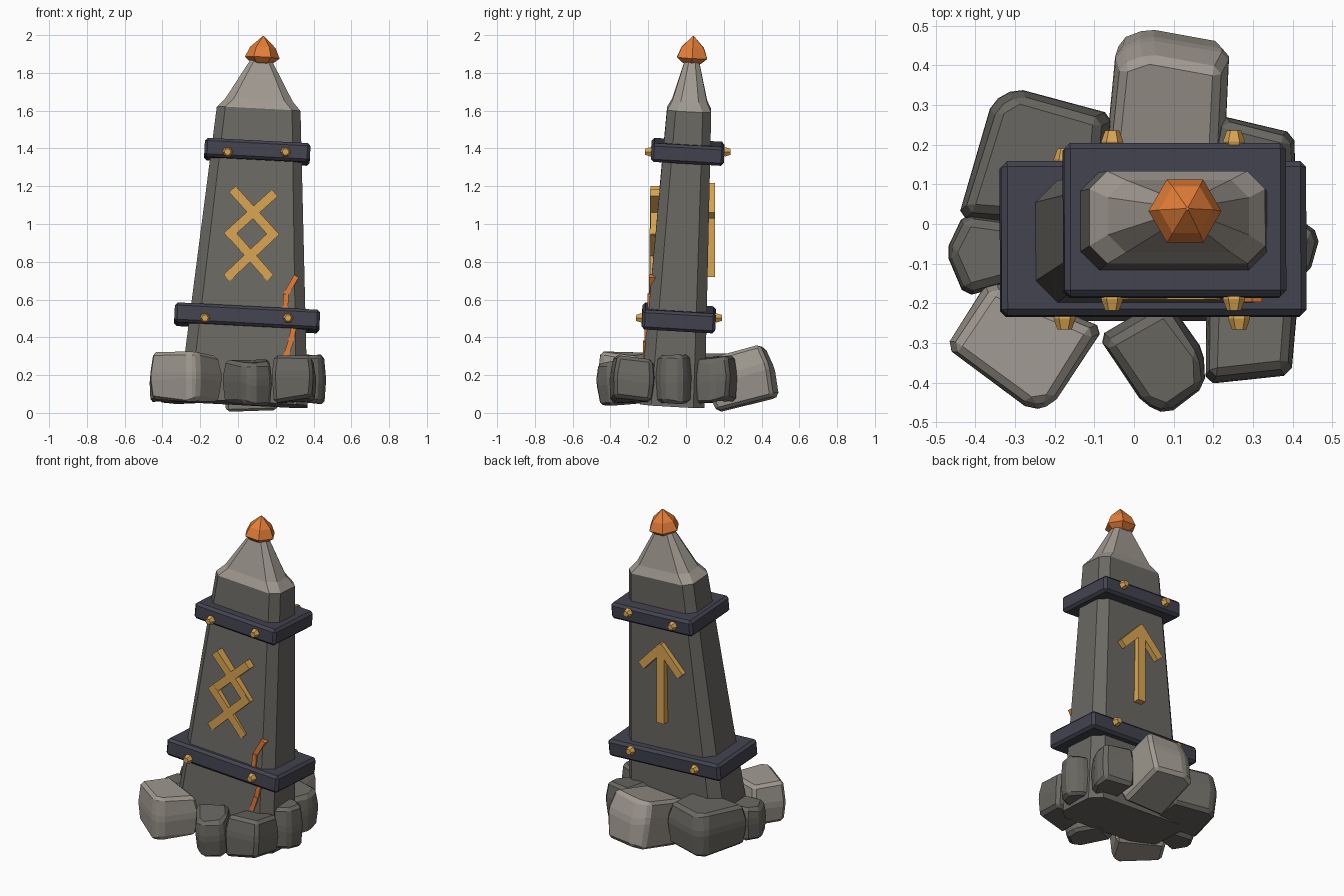
import bpy, bmesh, math, random
from mathutils import Matrix, Vector

if "Cube" in bpy.data.objects:
    bpy.data.objects.remove(bpy.data.objects["Cube"])

random.seed(7)
rad = math.radians


def material(name, rgb):
    m = bpy.data.materials.new(name)
    m.use_nodes = True
    color = (*rgb, 1)
    m.diffuse_color = color
    m.node_tree.nodes["Principled BSDF"].inputs["Base Color"].default_value = color
    return m


STONE = material("dark stone", (0.146, 0.139, 0.124))
PALE = material("pale stone", (0.35, 0.32, 0.28))
IRON = material("dark iron", (0.055, 0.056, 0.078))
GOLD = material("gold", (0.7, 0.38, 0.085))
EMBER = material("orange crystal", (0.78, 0.21, 0.04))

# The whole pillar leans a little to one side and backwards
LEAN = (Matrix.Translation((0.025, -0.076, 0))
        @ Matrix.Rotation(rad(3), 4, 'Y') @ Matrix.Rotation(rad(-3.3), 4, 'X'))


def finish(name, bm, mat, matrix=Matrix()):
    bm.transform(matrix)
    bmesh.ops.recalc_face_normals(bm, faces=bm.faces)
    mesh = bpy.data.meshes.new(name)
    bm.to_mesh(mesh)
    bm.free()
    mesh.materials.append(mat)
    obj = bpy.data.objects.new(name, mesh)
    bpy.context.collection.objects.link(obj)
    return obj


def skin(rings):
    """Skin a stack of rings of points and close both ends."""
    bm = bmesh.new()
    loops = [[bm.verts.new(p) for p in ring] for ring in rings]
    n = len(loops[0])
    for a, b in zip(loops, loops[1:]):
        for i in range(n):
            j = (i + 1) % n
            bm.faces.new((a[i], a[j], b[j], b[i]))
    bm.faces.new(loops[0])
    bm.faces.new(loops[-1])
    bmesh.ops.recalc_face_normals(bm, faces=bm.faces)
    return bm


def chamfer(bm, width):
    bmesh.ops.bevel(bm, geom=bm.edges[:], offset=width, segments=1,
                    affect='EDGES', profile=0.5, clamp_overlap=True)
    return bm


def box(size):
    bm = bmesh.new()
    bmesh.ops.create_cube(bm, size=1)
    bmesh.ops.scale(bm, vec=size, verts=bm.verts)
    return bm


def cut_rectangle(z, hx, hy, c):
    """Rectangle with its four corners cut off."""
    return [(hx, -hy + c, z), (hx, hy - c, z), (hx - c, hy, z), (-hx + c, hy, z),
            (-hx, hy - c, z), (-hx, -hy + c, z), (-hx + c, -hy, z), (hx - c, -hy, z)]


def hexagon(z, r):
    return [(r * math.cos(rad(60 * i)), r * math.sin(rad(60 * i)), z) for i in range(6)]


def bar(name, start, end, width, y_min, y_max, mat):
    """Flat bar between two (x, z) points, filling a range of y."""
    (x1, z1), (x2, z2) = start, end
    length = math.hypot(x2 - x1, z2 - z1)
    turn = Matrix.Rotation(-math.atan2(z2 - z1, x2 - x1), 4, 'Y')
    place = Matrix.Translation(((x1 + x2) / 2, (y_min + y_max) / 2, (z1 + z2) / 2))
    finish(name, box((length, y_max - y_min, width)), mat, place @ turn)


def rock(name, outline, low, high, tilt, mat):
    """Chamfered boulder from a footprint, with uneven top and bottom."""
    middle = Vector((sum(p[0] for p in outline), sum(p[1] for p in outline), 0)) / len(outline)
    middle.z = (low + high) / 2
    rings = []
    for z, shrink in ((low, 0.9), ((low * 0.45 + high * 0.55), 1.0), (high, 0.86)):
        ring = []
        for x, y in outline:
            k = shrink * random.uniform(0.95, 1.01)
            wobble = random.uniform(-0.018, 0.018)
            ring.append(((x - middle.x) * k, (y - middle.y) * k, z - middle.z + wobble))
        rings.append(ring)
    finish(name + "_rock", chamfer(skin(rings), 0.018), mat,
           Matrix.Translation(middle) @ Matrix.Rotation(rad(tilt), 4, 'X'))


# Pillar, pale cap and crystal finial
finish("pillar", skin([cut_rectangle(0.05, 0.341, 0.172, 0.06),
                       cut_rectangle(1.61, 0.222, 0.117, 0.045)]), STONE, LEAN)
finish("pillar_cap", skin([cut_rectangle(1.61, 0.222, 0.117, 0.045),
                           cut_rectangle(1.66, 0.178, 0.092, 0.045),
                           cut_rectangle(1.88, 0.052, 0.035, 0.02)]), PALE, LEAN)
finish("crystal", skin([hexagon(1.842, 0.015), hexagon(1.86, 0.06), hexagon(1.886, 0.092),
                        hexagon(1.94, 0.068), hexagon(2.0, 0.004)]), EMBER,
       Matrix.Translation((0.005, 0.0, 0)) @ LEAN)

# Iron bands with studs on front and back
for level, center, size, stud_xs in (
        ("lower", (0.048, -0.038, 0.503), (0.77, 0.39, 0.105), (-0.175, 0.265)),
        ("upper", (0.102, 0.009, 1.382), (0.56, 0.387, 0.1), (-0.055, 0.252))):
    tilt = LEAN.to_3x3().to_4x4()
    finish(level + "_band", chamfer(box(size), 0.015), IRON,
           Matrix.Translation(center) @ tilt)
    for side, sign in (("front", -1), ("back", 1)):
        for number, x in enumerate(stud_xs):
            y = center[1] + sign * (size[1] / 2 + 0.005)
            bm = skin([hexagon(-0.03, 0.018), hexagon(0, 0.028), hexagon(0.028, 0.018)])
            finish(f"{level}_{side}_stud_{number + 1}", bm, GOLD,
                   Matrix.Translation((x, y, center[2])) @ Matrix.Rotation(-sign * rad(90), 4, 'X'))

# Front symbol: two stacked crossings
for i, (a, b) in enumerate((
        ((-0.03, 1.185), (0.2, 0.93)), ((0.195, 1.165), (-0.06, 0.935)),
        ((-0.055, 0.97), (0.17, 0.715)), ((0.2, 0.96), (-0.06, 0.715)))):
    bar(f"front_symbol_bar_{i + 1}", a, b, 0.048, -0.189 - 0.001 * i, -0.13, GOLD)

# Back symbol: upward arrow
for name, a, b in (("shaft", (0.07, 0.72), (0.07, 1.19)),
                   ("left", (0.058, 1.2), (0.205, 1.045)),
                   ("right", (0.082, 1.2), (-0.065, 1.045))):
    bar("back_arrow_" + name, a, b, 0.05, 0.09, 0.154, GOLD)

# Glowing crack running down the front, passing behind the lower band
crack = [(0.31, 0.725), (0.255, 0.63), (0.25, 0.55), (0.295, 0.45), (0.28, 0.38), (0.25, 0.29)]
for i, (a, b) in enumerate(zip(crack, crack[1:])):
    y = -0.222 + 0.088 * ((a[1] + b[1]) / 2 - 0.3)
    bar(f"crack_{i + 1}", a, b, 0.028, y - 0.008, y + 0.03, EMBER)

# Ring of rubble: name, footprint, bottom, top, tilt about x, stone
rock("back", ((-0.085, 0.1), (-0.05, 0.45), (0.03, 0.485), (0.245, 0.45), (0.23, 0.09)),
     0.055, 0.33, 14, PALE)
rock("back_right", ((-0.45, 0.01), (-0.36, 0.31), (-0.3, 0.35), (-0.05, 0.28), (-0.08, -0.02)),
     0.06, 0.31, 0, STONE)
rock("right", ((-0.48, -0.07), (-0.43, 0.03), (-0.28, 0.01), (-0.29, -0.15), (-0.43, -0.19)),
     0.06, 0.26, 0, STONE)
rock("front_right", ((-0.485, -0.31), (-0.37, -0.13), (-0.07, -0.26), (-0.2, -0.465), (-0.26, -0.475)),
     0.06, 0.315, 0, PALE)
rock("front", ((-0.1, -0.28), (0.02, -0.46), (0.085, -0.485), (0.185, -0.41), (0.18, -0.32), (0.08, -0.18)),
     0.055, 0.28, 4, STONE)
rock("front_left", ((0.175, -0.41), (0.4, -0.385), (0.42, -0.17), (0.18, -0.14)),
     0.06, 0.29, -4, STONE)
rock("left", ((0.475, -0.025), (0.445, -0.13), (0.32, -0.18), (0.27, 0.05), (0.41, 0.02)),
     0.05, 0.3, 0, STONE)
rock("back_left", ((0.21, 0.28), (0.405, 0.23), (0.41, 0.14), (0.36, 0.04), (0.17, 0.05)),
     0.06, 0.29, 0, STONE)
